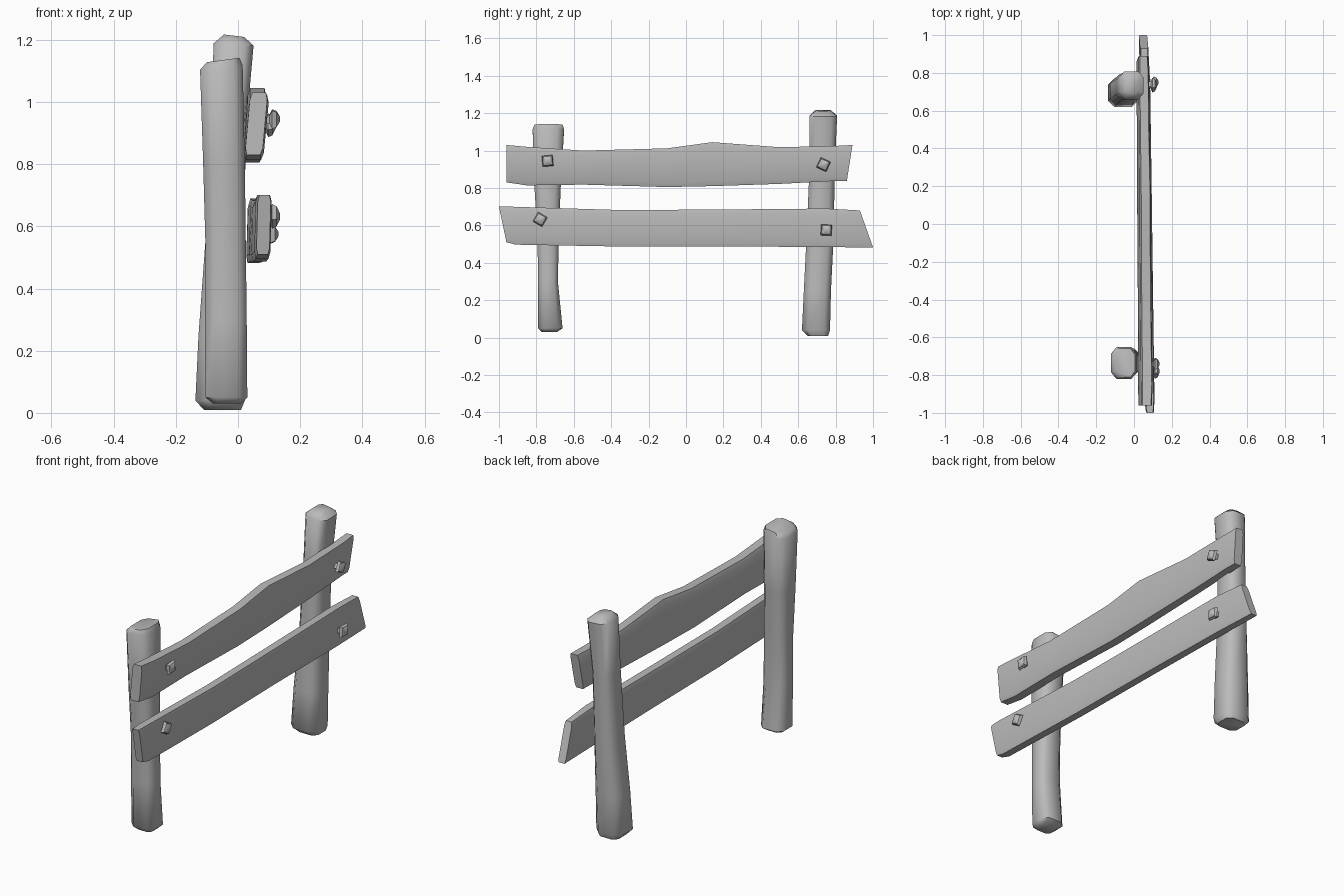
import bpy
import bmesh
from math import radians
from mathutils import Vector, Matrix

cube = bpy.data.objects.get("Cube")
if cube:
    bpy.data.objects.remove(cube, do_unlink=True)

grey = bpy.data.materials.new("weathered grey")
grey.use_nodes = True
colour = (0.5, 0.5, 0.5, 1)
grey.diffuse_color = colour
grey.node_tree.nodes["Principled BSDF"].inputs["Base Color"].default_value = colour


def chamfered(c):
    """Unit square section with cut corners, counter-clockwise."""
    k = 1 - c
    return [(1, -k), (1, k), (k, 1), (-k, 1), (-1, k), (-1, -k), (-k, -1), (k, -1)]


def loft(name, rings, angle=50):
    """Skin a list of equal-length point rings and cap both ends."""
    bm = bmesh.new()
    loops = [[bm.verts.new(p) for p in ring] for ring in rings]
    n = len(loops[0])
    for a, b in zip(loops, loops[1:]):
        for i in range(n):
            j = (i + 1) % n
            bm.faces.new((a[i], a[j], b[j], b[i]))
    bm.faces.new(loops[0][::-1])
    bm.faces.new(loops[-1])
    bmesh.ops.recalc_face_normals(bm, faces=bm.faces)
    mesh = bpy.data.meshes.new(name)
    bm.to_mesh(mesh)
    bm.free()
    mesh.materials.append(grey)
    obj = bpy.data.objects.new(name, mesh)
    bpy.context.collection.objects.link(obj)
    bpy.ops.object.select_all(action="DESELECT")
    obj.select_set(True)
    bpy.context.view_layer.objects.active = obj
    bpy.ops.object.shade_smooth_by_angle(angle=radians(angle))
    return obj


def post(name, stations, tilt):
    """Upright log; stations are z, x min, x max, y min, y max."""
    rings = []
    for index, (z, x0, x1, y0, y1) in enumerate(stations):
        centre = Vector(((x0 + x1) / 2, (y0 + y1) / 2, z))
        is_top = index >= len(stations) - 2
        rings.append([
            centre + Vector((u * (x1 - x0) / 2, v * (y1 - y0) / 2,
                             tilt * u if is_top else 0))
            for u, v in chamfered(0.42)])
    loft(name, rings)


def plank(name, stations):
    """Rail; stations are (y, z) of bottom, (y, z) of top, x of bottom, x of top, half depth."""
    rings = []
    for low, high, x_low, x_high, depth in stations:
        bottom = Vector((x_low, *low))
        top = Vector((x_high, *high))
        rings.append([bottom.lerp(top, (v + 1) / 2) + Vector((u * depth, 0, 0))
                      for u, v in chamfered(0.22)])
    loft(name, rings, 42)


def bolt(name, x, y, z, spin):
    """Square peg head with a flared rim and a blunt tip, pointing along +x."""
    turn = Matrix.Rotation(radians(spin), 3, "X")
    base = Vector((x, y, z))
    corners = [(1, 0), (0, 1), (-1, 0), (0, -1)]
    profile = [(-0.03, 0.018), (0.012, 0.02), (0.02, 0.041), (0.034, 0.034), (0.045, 0.01)]
    loft(name, [[base + turn @ Vector((h, r * a, r * b)) for a, b in corners]
                for h, r in profile], 35)


# Posts
post("front_post", [
    (0.03, -0.08, 0.01, -0.77, -0.69),
    (0.05, -0.105, 0.03, -0.79, -0.66),
    (0.3, -0.106, 0.028, -0.79, -0.685),
    (0.55, -0.105, 0.025, -0.795, -0.68),
    (0.8, -0.112, 0.022, -0.81, -0.67),
    (1.11, -0.122, 0.015, -0.82, -0.652),
    (1.135, -0.1, 0.005, -0.81, -0.66),
], 0.007)
post("back_post", [
    (0.01, -0.11, 0.01, 0.65, 0.76),
    (0.04, -0.137, 0.022, 0.62, 0.77),
    (0.25, -0.127, 0.022, 0.63, 0.775),
    (0.55, -0.105, 0.02, 0.645, 0.79),
    (0.9, -0.09, 0.025, 0.66, 0.795),
    (1.185, -0.078, 0.05, 0.66, 0.808),
    (1.213, -0.045, 0.02, 0.69, 0.775),
], -0.004)

# Rails
plank("upper_rail", [
    ((-0.96, 0.83), (-0.96, 1.03), 0.05, 0.068, 0.028),
    ((-0.85, 0.814), (-0.85, 1.02), 0.05, 0.07, 0.031),
    ((-0.55, 0.818), (-0.55, 1.0), 0.05, 0.066, 0.03),
    ((-0.1, 0.805), (-0.1, 1.012), 0.046, 0.062, 0.03),
    ((0.14, 0.81), (0.14, 1.045), 0.045, 0.062, 0.03),
    ((0.5, 0.822), (0.5, 1.018), 0.042, 0.056, 0.028),
    ((0.8, 0.838), (0.8, 1.025), 0.038, 0.053, 0.028),
    ((0.86, 0.838), (0.89, 1.03), 0.038, 0.05, 0.025),
])
plank("lower_rail", [
    ((-0.96, 0.51), (-1.0, 0.7), 0.08, 0.085, 0.021),
    ((-0.91, 0.497), (-0.93, 0.7), 0.078, 0.083, 0.026),
    ((-0.35, 0.487), (-0.35, 0.682), 0.07, 0.074, 0.027),
    ((0.2, 0.488), (0.2, 0.685), 0.062, 0.067, 0.027),
    ((0.75, 0.484), (0.75, 0.69), 0.055, 0.06, 0.026),
    ((1.0, 0.482), (0.93, 0.68), 0.048, 0.054, 0.022),
])

# Bolts
for label, x, y, z, spin in [
        ("upper_front", 0.09, -0.74, 0.945, 50),
        ("upper_back", 0.077, 0.735, 0.925, 20),
        ("lower_front", 0.09, -0.78, 0.632, 15),
        ("lower_back", 0.085, 0.75, 0.575, 42)]:
    bolt(label + "_bolt", x, y, z, spin)
